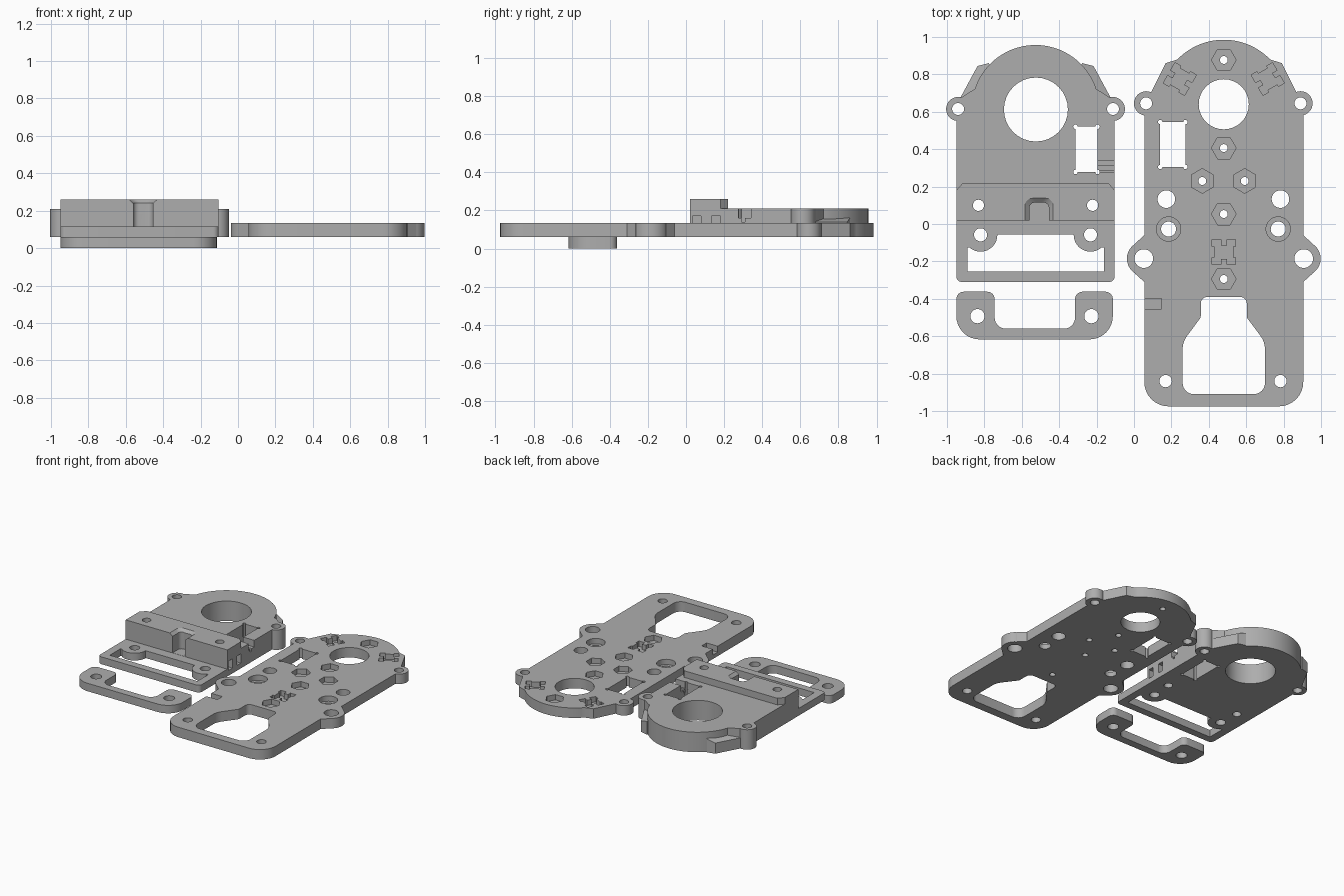
import bpy, bmesh, math
from mathutils import Vector

if "Cube" in bpy.data.objects:
    bpy.data.objects.remove(bpy.data.objects["Cube"])

grey = bpy.data.materials.new("mid_grey")
grey.diffuse_color = (0.42, 0.42, 0.42, 1)
grey.use_nodes = True
grey.node_tree.nodes["Principled BSDF"].inputs["Base Color"].default_value = grey.diffuse_color


def rounded(points):
    """Polygon from (x, y[, corner radius]) points."""
    out = []
    for i, p in enumerate(points):
        c = Vector(p[:2])
        if len(p) < 3:
            out.append(c)
            continue
        a = (Vector(points[i - 1][:2]) - c).normalized()
        b = (Vector(points[(i + 1) % len(points)][:2]) - c).normalized()
        half = a.angle(b) / 2
        mid = c + (a + b).normalized() * p[2] / math.sin(half)
        s, e = c + a * p[2] / math.tan(half) - mid, c + b * p[2] / math.tan(half) - mid
        a0, a1 = math.atan2(s.y, s.x), math.atan2(e.y, e.x)
        d = (a1 - a0 + math.pi) % (2 * math.pi) - math.pi
        out += [mid + p[2] * Vector((math.cos(a0 + d * k / 8), math.sin(a0 + d * k / 8)))
                for k in range(9)]
    return out


def arc(x, y, r, a0, a1, n):
    return [(x + r * math.cos(math.radians(a0 + (a1 - a0) * k / n)),
             y + r * math.sin(math.radians(a0 + (a1 - a0) * k / n))) for k in range(n + 1)]


def to_object(bm, name):
    bmesh.ops.recalc_face_normals(bm, faces=bm.faces[:])
    me = bpy.data.meshes.new(name)
    bm.to_mesh(me)
    bm.free()
    me.materials.append(grey)
    ob = bpy.data.objects.new(name, me)
    bpy.context.collection.objects.link(ob)
    return ob


def slab(points, z0, z1, name="piece"):
    bm = bmesh.new()
    f = bm.faces.new([bm.verts.new((p[0], p[1], z0)) for p in points])
    ext = bmesh.ops.extrude_face_region(bm, geom=[f])["geom"]
    bmesh.ops.translate(bm, vec=(0, 0, z1 - z0),
                        verts=[v for v in ext if isinstance(v, bmesh.types.BMVert)])
    return to_object(bm, name)


def hull(points, name="piece"):
    bm = bmesh.new()
    for p in points:
        bm.verts.new(p)
    bmesh.ops.convex_hull(bm, input=bm.verts[:])
    return to_object(bm, name)


def disc(x, y, r, z0, z1, n=32, turn=0):
    return slab(arc(x, y, r, turn, turn + 360 * (n - 1) / n, n - 1), z0, z1)


def box(x0, x1, y0, y1, z0, z1):
    return slab([(x0, y0), (x1, y0), (x1, y1), (x0, y1)], z0, z1)


def combine(target, op, pieces):
    for p in pieces:
        m = target.modifiers.new("cut", 'BOOLEAN')
        m.operation, m.solver, m.object = op, 'EXACT', p
    bpy.context.view_layer.update()
    dg = bpy.context.evaluated_depsgraph_get()
    me = bpy.data.meshes.new_from_object(target.evaluated_get(dg))
    target.modifiers.clear()
    target.data = me
    for p in pieces:
        bpy.data.objects.remove(p)


def hole(x, y, r):
    return disc(x, y, r, -0.1, 0.5)


def window(x0, x1, y0, y1):
    """Rectangular opening with relieved corners."""
    return [box(x0, x1, y0, y1, -0.1, 0.5)] + [
        disc(x, y, 0.012, -0.11, 0.51, 12) for x in (x0, x1) for y in (y0, y1)]


# ---- Large base plate ----
B, T, CX = 0.06, 0.135, 0.48
plate = slab(rounded([(0.055, -0.975, 0.13), (0.905, -0.975, 0.13), (0.905, 0.67), (0.87, 0.70),
                      (0.79, 0.86)] + arc(CX, 0.64, 0.345, 44, 136, 28)
                     + [(0.17, 0.86), (0.09, 0.70), (0.055, 0.67)]), B, T, "base_plate")
add = []
for s, side in ((-1, 0.055), (1, 0.905)):
    add.append(disc(0.4775 + s * 0.4125, 0.645, 0.065, B, T))          # upper ears
    add.append(disc(side, -0.185, 0.093, B, T))                        # lower ears
    o = side + s * 0.05
    i = side - s * 0.05
    add.append(slab([(i, -0.06), (side, -0.06), (o, -0.105), (o, -0.265), (side, -0.31),
                     (i, -0.31)], B, T))
combine(plate, 'UNION', add)

cuts = [hole(CX, 0.64, 0.134)] + window(0.14, 0.275, 0.305, 0.545)
for s in (-1, 1):
    cuts += [hole(0.4775 + s * 0.4125, 0.645, 0.032), hole(CX + s * 0.4275, -0.185, 0.05),
             hole(0.478 + s * 0.305, 0.133, 0.047), hole(0.476 + s * 0.307, -0.84, 0.033),
             hole(0.478 + s * 0.293, -0.027, 0.04),
             disc(0.478 + s * 0.293, -0.027, 0.065, 0.095, 0.5)]
# nut pockets with bolt holes
for x, y, turn in ((CX, 0.877, 0), (CX, 0.406, 0), (0.365, 0.23, 30), (0.592, 0.23, 30),
                   (CX, 0.053, 0), (CX, -0.294, 0)):
    cuts += [disc(x, y, 0.066, 0.095, 0.5, 6, turn), hole(x, y, 0.021)]
# H-shaped pockets
for x, y, turn in ((CX, -0.15, 0), (0.245, 0.775, 60), (0.715, 0.775, -60)):
    quarter = [(0.016, 0.036), (0.016, 0.066), (0.063, 0.066), (0.063, 0.03), (0.05, 0.03)]
    pts = [(a, b) for a, b in quarter]
    pts += [(a, -b) for a, b in reversed(quarter)]
    pts += [(-a, -b) for a, b in quarter]
    pts += [(-a, b) for a, b in reversed(quarter)]
    c, s = math.cos(math.radians(turn)), math.sin(math.radians(turn))
    cuts.append(slab([(x + a * c - b * s, y + a * s + b * c) for a, b in pts], 0.095, 0.5))
# lower opening and side notch
cuts.append(slab(rounded([(0.26, -0.91, 0.06), (0.70, -0.91, 0.06), (0.70, -0.63, 0.12),
                          (0.603, -0.50, 0.03), (0.603, -0.39, 0.035), (0.357, -0.39, 0.035),
                          (0.357, -0.50, 0.03), (0.26, -0.63, 0.12)]), -0.1, 0.5))
cuts.append(box(0.0, 0.147, -0.455, -0.397, 0.09, 0.5))
combine(plate, 'DIFFERENCE', cuts)

# ---- Motor body with clamp block and frame ----
MX, L, R, T = -0.5265, -0.95, -0.103, 0.21
body = slab([(L, 0.02), (R, 0.02), (R, 0.66), (-0.19, 0.715)]
            + arc(MX, 0.615, 0.342, 18, 162, 40) + [(-0.863, 0.715), (L, 0.66)], B, T, "motor_body")
add = [slab([(L, 0.02), (R, 0.02), (R, 0.18), (R - 0.035, 0.22), (L + 0.035, 0.22), (L, 0.18)],
            0.115, 0.26),
       slab(rounded([(L, -0.31, 0.03), (R, -0.31, 0.03), (R, 0.1), (L, 0.1)]), B, 0.115)]
for s in (-1, 1):
    add.append(disc(MX + s * 0.414, 0.615, 0.064, B, T))               # ears
    sh = [(0.41, 0.66, 0.14), (0.31, 0.845, 0.14), (0.25, 0.86, 0.16), (0.17, 0.70, 0.205)]
    add.append(hull([(MX + s * a, b, z) for a, b, c in sh for z in (B, c)]))   # shoulders
combine(body, 'UNION', add)

cuts = [hole(MX + 0.002, 0.612, 0.171)] + window(-0.313, -0.195, 0.278, 0.52)
cuts.append(box(-0.21, 0, 0.275, 0.34, 0.16, 0.205 + 0.1))             # side cable notch
cuts.append(box(-0.21, 0, 0.29, 0.31, 0.14, 0.3))
for s in (-1, 1):
    cuts += [hole(MX + s * 0.414, 0.615, 0.032), hole(MX + s * 0.305, 0.10, 0.03)]
for y in (0.035, 0.135):                                               # side pockets
    cuts.append(box(-0.17, 0, y, y + 0.045, 0.10, 0.17))
# switch slot with flared rim
cuts.append(slab(rounded([(-0.56, -0.03), (-0.455, -0.03), (-0.455, 0.115, 0.03),
                          (-0.56, 0.115, 0.03)]), 0.116, 0.5))
rim = [(-0.56, -0.455, 0.115, 0.24), (-0.585, -0.43, 0.14, 0.262)]
cuts.append(hull([(x, y, z) for a, b, d, z in rim for x, y in
                  rounded([(a, -0.03), (b, -0.03), (b, d, 0.04), (a, d, 0.04)])]))
# frame window leaving lobes around two screw holes
gap = box(-0.89, -0.16, -0.255, -0.055, -0.1, 0.112 + 0.1)
combine(gap, 'DIFFERENCE', [disc(MX + s * 0.294, -0.058, 0.09, -0.2, 0.6) for s in (-1, 1)]
        + [box(-0.95, -0.82, -0.125, 0, -0.2, 0.6), box(-0.233, -0.1, -0.125, 0, -0.2, 0.6)])
cuts.append(gap)
cuts += [hole(MX + s * 0.294, -0.058, 0.035) for s in (-1, 1)]
combine(body, 'DIFFERENCE', cuts)

# ---- U-shaped clamp bracket ----
bracket = slab(rounded([(-0.95, -0.617, 0.125), (-0.113, -0.617, 0.125), (-0.113, -0.362, 0.04),
                        (-0.315, -0.362, 0.04), (-0.315, -0.56, 0.06), (-0.745, -0.56, 0.06),
                        (-0.745, -0.362, 0.04), (-0.95, -0.362, 0.04)]), 0, 0.06, "clamp_bracket")
combine(bracket, 'DIFFERENCE', [hole(x, -0.493, 0.038) for x in (-0.837, -0.228)])

# smooth the curved walls, keep the edges sharp
for ob in (plate, body, bracket):
    bpy.ops.object.select_all(action='DESELECT')
    ob.select_set(True)
    bpy.context.view_layer.objects.active = ob
    bpy.ops.object.shade_smooth_by_angle(angle=math.radians(30))
